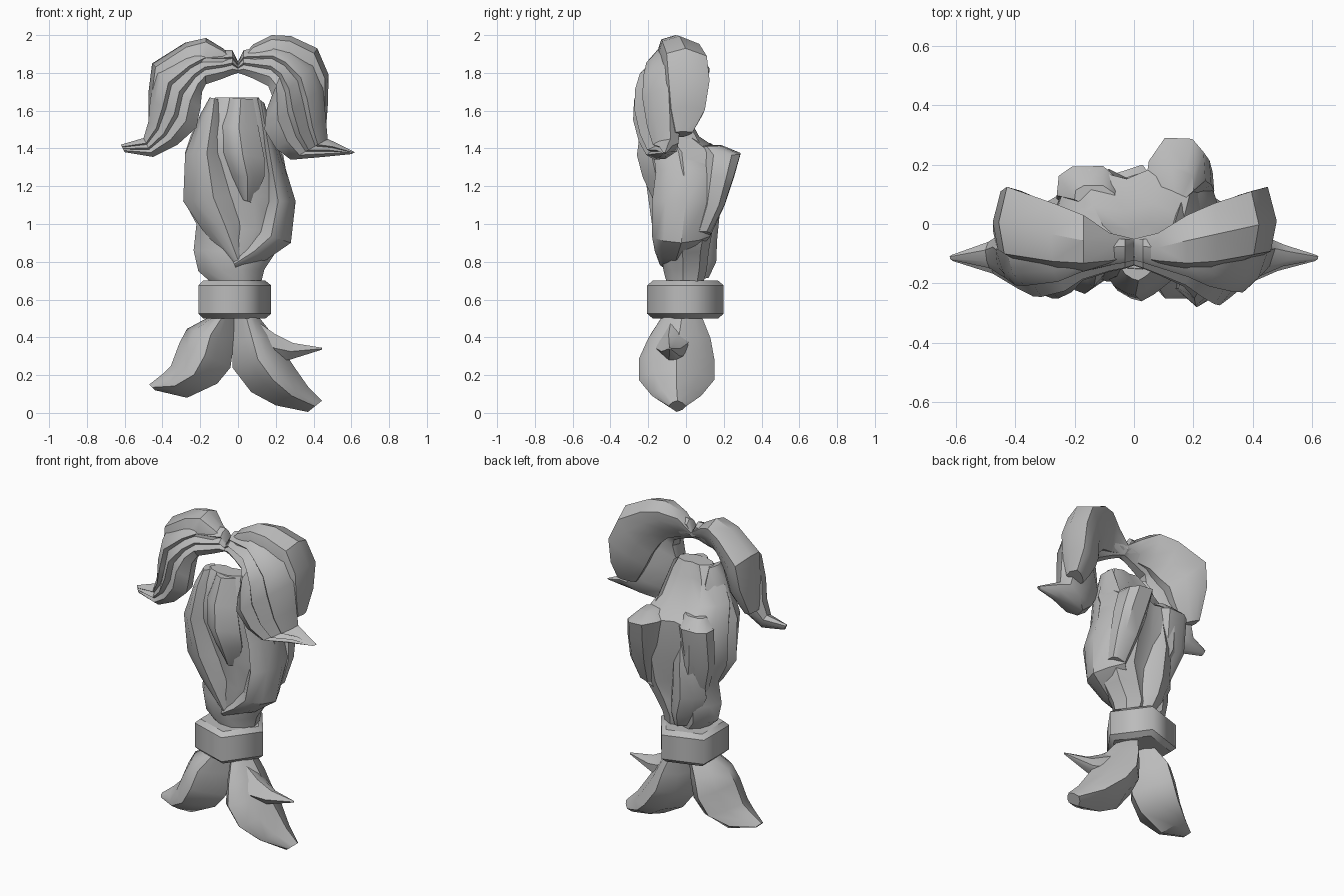
import bpy, bmesh, math

grey = bpy.data.materials.new("hair_grey")
grey.diffuse_color = (0.5, 0.5, 0.5, 1)

# Cross-sections: u runs from one edge of a lock to the other, v from front (-1) to back (1)
BOX = [(0, -.2), (.5, -1), (1, -.2), (.97, .6), (.78, .97), (.32, 1), (.05, .35)]
BODY = [(0, -.1), (.12, -.6), (.35, -.95), (.65, -1), (.88, -.6), (1, -.1),
        (.93, .65), (.7, 1), (.5, .78), (.25, .95), (.07, .5)]
STRANDS = [(0, .5), (.1, -.2), (.27, -.6), (.34, -.4), (.52, -.95), (.6, -.7), (.77, -1),
           (1, -.5), (.95, .2), (.6, .9), (.2, 1)]
LOBE = [(0, .1), (.1, -.7), (.5, -1), (.95, -.7), (1, 0), (.7, .55), (.4, .9), (.15, 1)]
RIDGED = [(0, 0), (.15, -.6), (.35, -.9), (.5, -1), (.68, -.75), (1, -.1), (.8, .6), (.5, 1), (.2, .6)]


def finish(obj, angle):
    obj.data.materials.clear()
    obj.data.materials.append(grey)
    bpy.ops.object.select_all(action='DESELECT')
    obj.select_set(True)
    bpy.context.view_layer.objects.active = obj
    bpy.ops.object.shade_smooth_by_angle(angle=math.radians(angle))


def lock(name, stations, section=RIDGED):
    """Loft a section through stations (edge A x, z, edge B x, z, front y, back y)."""
    bm = bmesh.new()
    rings = []
    for ax, az, bx, bz, yf, yb in stations:
        rings.append([bm.verts.new((ax + (bx - ax) * u, yf + (yb - yf) * (v + 1) / 2, az + (bz - az) * u))
                      for u, v in section])
    n = len(section)
    for r, s in zip(rings, rings[1:]):
        for i in range(n):
            j = (i + 1) % n
            bm.faces.new((r[i], r[j], s[j], s[i]))
    bm.faces.new(rings[0])
    bm.faces.new(rings[-1])
    bmesh.ops.recalc_face_normals(bm, faces=bm.faces)
    me = bpy.data.meshes.new(name)
    bm.to_mesh(me)
    bm.free()
    obj = bpy.data.objects.new(name, me)
    bpy.context.collection.objects.link(obj)
    finish(obj, 35)
    return obj


# Moustache: rounded rear lobes that end bluntly
lock("moustache_lobe_right", [
    (.0, 1.86, .0, 1.81, -.12, -.05), (.08, 1.95, .09, 1.79, -.14, -.03), (.18, 2.0, .17, 1.77, -.16, .03),
    (.28, 1.995, .22, 1.72, -.16, .07), (.42, 1.93, .25, 1.66, -.14, .11),
    (.48, 1.79, .28, 1.59, -.13, .125), (.475, 1.62, .32, 1.52, -.11, .10),
    (.465, 1.49, .36, 1.46, -.07, .035)], LOBE)
lock("moustache_lobe_left", [
    (.0, 1.86, .0, 1.81, -.12, -.05), (-.08, 1.93, -.09, 1.79, -.14, -.03), (-.17, 1.985, -.17, 1.77, -.16, .03),
    (-.28, 1.96, -.22, 1.72, -.16, .07), (-.455, 1.85, -.27, 1.66, -.14, .125),
    (-.475, 1.69, -.30, 1.58, -.12, .11), (-.475, 1.50, -.38, 1.47, -.08, .03)], LOBE)

# Moustache: grooved front strands sweeping out to pointed tips
lock("moustache_strands_right", [
    (0, 1.86, 0, 1.80, -.14, -.05), (.03, 1.92, .03, 1.79, -.15, -.05), (.08, 1.93, .08, 1.77, -.17, -.05),
    (.19, 1.95, .16, 1.73, -.21, -.05), (.28, 1.92, .18, 1.68, -.25, -.05),
    (.40, 1.84, .15, 1.60, -.275, -.04), (.45, 1.72, .14, 1.50, -.28, -.03),
    (.465, 1.56, .20, 1.40, -.25, -.03), (.475, 1.45, .28, 1.34, -.21, -.04),
    (.52, 1.43, .45, 1.355, -.16, -.07), (.62, 1.38, .60, 1.37, -.125, -.105)], STRANDS)
lock("moustache_strands_left", [
    (0, 1.86, 0, 1.80, -.14, -.05), (-.03, 1.92, -.03, 1.79, -.15, -.05), (-.08, 1.92, -.08, 1.77, -.16, -.05),
    (-.18, 1.93, -.17, 1.74, -.19, -.05), (-.28, 1.89, -.19, 1.70, -.23, -.05),
    (-.43, 1.80, -.20, 1.61, -.25, -.04), (-.465, 1.66, -.22, 1.51, -.25, -.03),
    (-.475, 1.54, -.32, 1.42, -.22, -.03), (-.50, 1.455, -.45, 1.355, -.17, -.06),
    (-.62, 1.42, -.60, 1.38, -.125, -.105)], STRANDS)

# Main mass of the beard
lock("beard_core", [
    (-.12, 1.67, .11, 1.67, -.15, -.04), (-.19, 1.59, .15, 1.59, -.18, 0),
    (-.25, 1.47, .20, 1.46, -.20, .07), (-.28, 1.38, .23, 1.38, -.20, .195),
    (-.285, 1.12, .285, 1.15, -.15, .185), (-.22, 1.0, .26, .95, -.13, .14),
    (-.235, .86, .20, .85, -.13, .12), (-.21, .75, .14, .76, -.12, .11),
    (-.13, .68, .12, .68, -.10, .09)], BODY)

# Overlapping locks on the front of the beard
lock("front_middle_lock", [
    (-.05, 1.67, .08, 1.66, -.19, -.08), (-.10, 1.52, .11, 1.50, -.24, -.08),
    (-.09, 1.38, .14, 1.35, -.26, -.08), (-.04, 1.25, .14, 1.25, -.23, -.07),
    (.02, 1.13, .08, 1.11, -.17, -.07)])
lock("front_left_lock", [
    (-.15, 1.67, -.10, 1.66, -.16, -.05), (-.20, 1.58, -.07, 1.58, -.21, 0),
    (-.28, 1.37, -.05, 1.38, -.235, .02), (-.29, 1.12, .03, 1.16, -.20, .03),
    (-.19, .97, .05, 1.02, -.18, 0), (-.03, .79, .03, .83, -.14, -.05)])
# Broad lock wrapping the right side from back to front
lock("side_right_lock", [
    (.14, 1.64, .10, 1.67, -.15, -.05), (.20, 1.44, .11, 1.46, -.18, .06),
    (.25, 1.30, .12, 1.25, -.16, .18), (.305, 1.12, .12, 1.12, -.18, .18),
    (.28, .90, .07, .97, -.18, .13), (.15, .81, .02, .90, -.165, .06),
    (-.01, .765, -.03, .81, -.14, -.06)])

# Locks on the back of the beard
lock("back_right_lock", [
    (.09, 1.42, .20, 1.41, .06, .19), (.04, 1.38, .24, 1.365, .05, .29),
    (.06, 1.25, .26, 1.25, .05, .255), (.09, 1.10, .27, 1.10, .05, .205),
    (.14, .93, .25, .96, .03, .13)], BOX)
lock("back_left_lock", [
    (-.06, 1.43, -.20, 1.43, .05, .13), (-.03, 1.37, -.26, 1.37, .03, .195),
    (-.04, 1.15, -.26, 1.15, .03, .165), (-.08, .95, -.19, .95, .02, .10)], BOX)
lock("back_lower_lock", [
    (-.12, 1.30, -.03, 1.30, .05, .16), (-.19, 1.12, .02, 1.12, .03, .185),
    (-.20, .92, .05, .92, 0, .165), (-.14, .80, .05, .80, 0, .16),
    (-.08, .72, .03, .71, .03, .12)])

# Five-sided band with chamfered rims
bpy.ops.mesh.primitive_cylinder_add(vertices=5, radius=.213, depth=.20, location=(-.037, -.003, .60),
                                    rotation=(0, 0, math.radians(-90)))
band = bpy.context.object
band.name = "beard_band"
bevel = band.modifiers.new("rim_chamfer", 'BEVEL')
bevel.width = .025
bevel.segments = 1
bevel.limit_method = 'ANGLE'
bevel.angle_limit = math.radians(80)
finish(band, 75)

# Forked tails below the band
lock("tail_left", [
    (-.13, .52, -.02, .52, -.12, .07), (-.27, .445, -.02, .38, -.19, .12),
    (-.31, .37, -.04, .24, -.22, .13), (-.355, .25, -.11, .155, -.22, .11),
    (-.40, .205, -.27, .08, -.18, .05), (-.47, .15, -.44, .12, -.11, -.04)])
lock("tail_right", [
    (.10, .52, -.02, .52, -.12, .08), (.18, .42, -.03, .37, -.20, .13),
    (.24, .33, -.03, .24, -.25, .15), (.30, .24, .07, .11, -.25, .15),
    (.37, .14, .20, .04, -.18, .08), (.445, .065, .37, .005, -.09, 0)])
lock("tail_spike", [
    (.08, .50, .08, .28, -.15, .03), (.20, .415, .19, .27, -.16, .01),
    (.29, .37, .27, .28, -.13, -.03), (.445, .345, .445, .335, -.09, -.08)], BOX)
